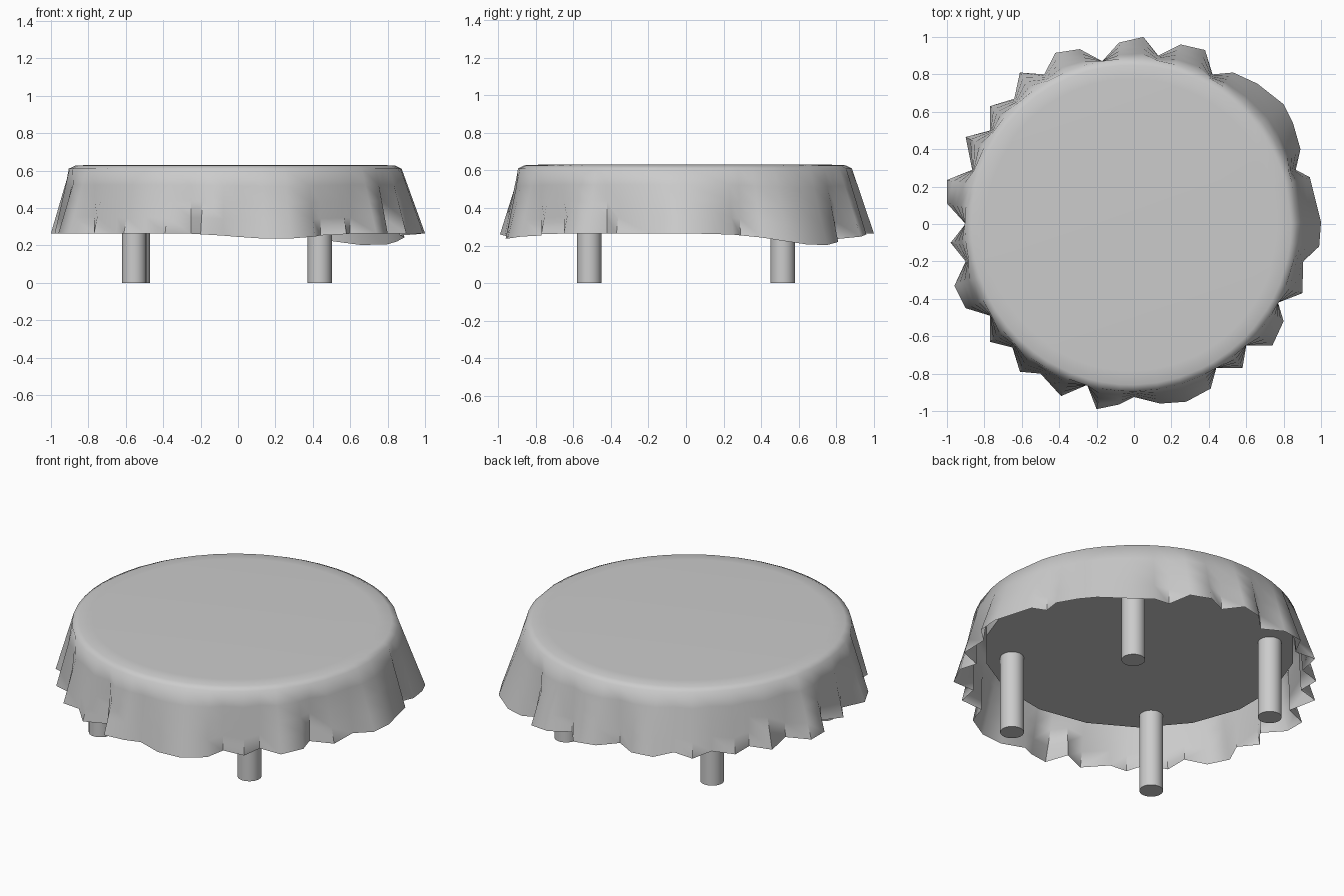
import bpy, bmesh, math
from mathutils import Vector

if "Cube" in bpy.data.objects:
    bpy.data.objects.remove(bpy.data.objects["Cube"])

# Ruffled hem of the cloth seen from above, counter-clockwise
HEM = [(1, .01), (.94, .25), (.865, .29), (.89, .40), (.85, .54), (.80, .64), (.66, .75),
       (.53, .81), (.42, .80), (.38, .93), (.25, .96), (.13, .90), (.05, 1), (-.08, .97),
       (-.17, .87), (-.29, .935), (-.42, .915), (-.48, .80), (-.61, .81), (-.64, .67),
       (-.77, .63), (-.77, .50), (-.90, .465), (-.865, .29), (-1, .235), (-1, .11),
       (-.90, 0), (-.98, -.10), (-.90, -.20), (-.96, -.33), (-.90, -.45), (-.77, -.49),
       (-.77, -.63), (-.65, -.66), (-.61, -.79), (-.50, -.80), (-.39, -.92), (-.25, -.86),
       (-.20, -.99), (-.08, -.965), (0, -.925), (.14, -.96), (.28, -.95), (.41, -.88),
       (.44, -.77), (.58, -.77), (.60, -.65), (.74, -.65), (.80, -.52), (.77, -.42),
       (.90, -.37), (.905, -.20), (.99, -.12)]
CENTRE = Vector((-.015, -.005))


def hem_height(p):
    """Hem level, sagging at the back right corner and a little at the front."""
    a = math.degrees(math.atan2(p.y, p.x))
    return .265 - .065 * math.exp(-((a - 45) / 20) ** 2) - .03 * math.exp(-((a + 78) / 18) ** 2)


def smooth(ob, angle):
    bpy.ops.object.select_all(action='DESELECT')
    ob.select_set(True)
    bpy.context.view_layer.objects.active = ob
    bpy.ops.object.shade_smooth_by_angle(angle=math.radians(angle))


def cylinder(name, x, y, r, z0, z1, sides):
    bpy.ops.mesh.primitive_cylinder_add(vertices=sides, radius=r, depth=z1 - z0,
                                        location=(x, y, (z0 + z1) / 2))
    ob = bpy.context.object
    ob.name = name
    smooth(ob, 30)
    return ob


def make_cloth():
    bm = bmesh.new()
    rings = []
    # Flat top with a softly rounded rim
    for r, z in [(.78, .63), (.855, .627), (.89, .61)]:
        ring = []
        for h in HEM:
            p = CENTRE + (Vector(h) - CENTRE).normalized() * r
            ring.append(bm.verts.new((p.x, p.y, z)))
        rings.append(ring)
    # Skirt, with pleats deepening towards the hem
    for t in (.25, .5, .75, 1):
        ring = []
        for h in HEM:
            h = Vector(h)
            rim = CENTRE + (h - CENTRE).normalized() * .89
            p = rim.lerp(h, t)
            ring.append(bm.verts.new((p.x, p.y, .61 + (hem_height(h) - .61) * t)))
        rings.append(ring)
    n = len(HEM)
    bm.faces.new(rings[0])
    for a, b in zip(rings, rings[1:]):
        for i in range(n):
            j = (i + 1) % n
            bm.faces.new((a[i], b[i], b[j], a[j]))
    bmesh.ops.recalc_face_normals(bm, faces=bm.faces)
    mesh = bpy.data.meshes.new("tablecloth")
    bm.to_mesh(mesh)
    bm.free()
    ob = bpy.data.objects.new("tablecloth", mesh)
    bpy.context.collection.objects.link(ob)
    smooth(ob, 60)


# Cloth draped over the table
make_cloth()

# Round table top
cylinder("table_top", -.04, 0, .85, .47, .61, 18)

# Four round legs
for name, x, y in [("front_left_leg", -.555, -.515), ("front_right_leg", .437, -.515),
                   ("back_left_leg", -.535, .515), ("back_right_leg", .437, .515)]:
    cylinder(name, x, y, .065, 0, .48, 24)
